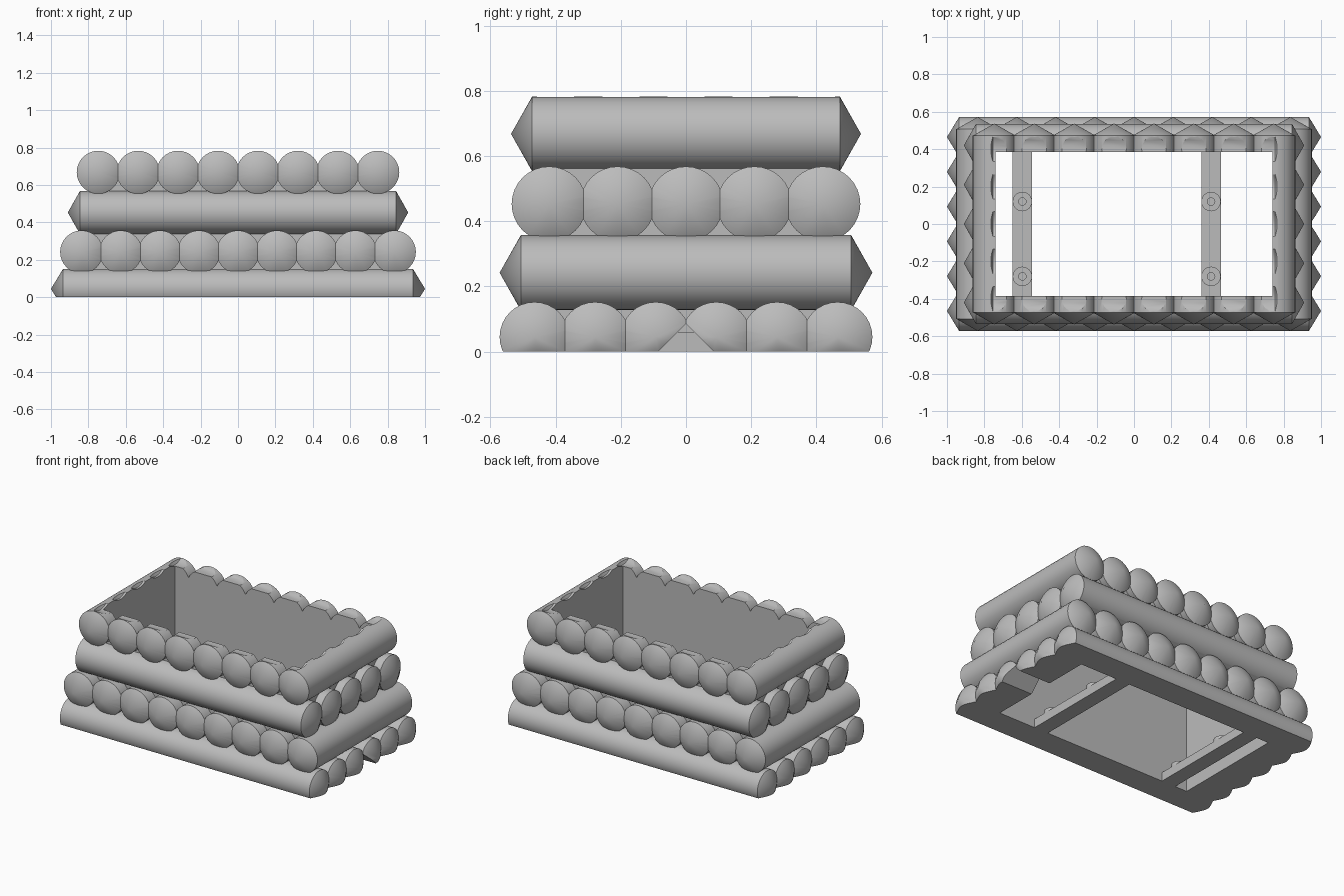
import bpy, bmesh
from math import radians, pi
from mathutils import Matrix, Vector

if "Cube" in bpy.data.objects:
    bpy.data.objects.remove(bpy.data.objects["Cube"], do_unlink=True)

grey = bpy.data.materials.new("stone_grey")
grey.use_nodes = True
COLOUR = (0.5, 0.5, 0.5, 1)
grey.diffuse_color = COLOUR
grey.node_tree.nodes["Principled BSDF"].inputs["Base Color"].default_value = COLOUR

R = 0.115          # log radius
TIP = 0.065        # length of the pointed log end
OPEN_X, OPEN_Y = 0.74, 0.385


def make_object(name, bm):
    bmesh.ops.recalc_face_normals(bm, faces=bm.faces)
    mesh = bpy.data.meshes.new(name)
    bm.to_mesh(mesh)
    bm.free()
    mesh.materials.append(grey)
    ob = bpy.data.objects.new(name, mesh)
    bpy.context.collection.objects.link(ob)
    return ob


def add_log(bm, axis, offset, z, half, r):
    """Cylinder lying along axis, with a cone on each end."""
    turn = Matrix.Rotation(pi / 2, 4, 'Y' if axis == 'x' else 'X')
    place = Vector((0, offset, z)) if axis == 'x' else Vector((offset, 0, z))
    n = 32
    profile = [(half - TIP, r), (TIP - half, r)]
    rings = [[bm.verts.new(place + turn @ (Matrix.Rotation(2 * pi * i / n, 4, 'Z') @ Vector((rr, 0, h))))
              for i in range(n)] for h, rr in profile]
    tips = [bm.verts.new(place + turn @ Vector((0, 0, h))) for h in (half, -half)]
    for i in range(n):
        j = (i + 1) % n
        bm.faces.new((rings[0][i], rings[0][j], rings[1][j], rings[1][i]))
        for ring, tip in zip(rings, tips):
            bm.faces.new((ring[i], ring[j], tip))


def add_layer(bm, axis, count, spacing, z, half, r=R):
    for i in range(count):
        add_log(bm, axis, (i - (count - 1) / 2) * spacing, z, half, r)


def add_box(bm, lo, hi):
    lo, hi = Vector(lo), Vector(hi)
    m = Matrix.Translation((lo + hi) / 2) @ Matrix.Diagonal((*(hi - lo), 1))
    bmesh.ops.create_cube(bm, size=1, matrix=m)


def cut(ob, *cutters):
    """Subtract the cutters, bake the result and remove the cutters."""
    for c in cutters:
        mod = ob.modifiers.new("cut", 'BOOLEAN')
        mod.operation, mod.solver, mod.use_self = 'DIFFERENCE', 'EXACT', True
        mod.object = c
        c.hide_render = True
    graph = bpy.context.evaluated_depsgraph_get()
    mesh = bpy.data.meshes.new_from_object(ob.evaluated_get(graph))
    ob.modifiers.clear()
    ob.data = mesh
    for c in cutters:
        bpy.data.objects.remove(c, do_unlink=True)


def smooth(ob):
    bpy.ops.object.select_all(action='DESELECT')
    ob.select_set(True)
    bpy.context.view_layer.objects.active = ob
    bpy.ops.object.shade_smooth_by_angle(angle=radians(30))


# Crossed log layers, with a solid core that closes the gaps
bm = bmesh.new()
add_layer(bm, 'x', 6, 0.186, 0.045, 1.0, 0.107)
add_layer(bm, 'y', 9, 0.209, 0.242, 0.572)
add_layer(bm, 'x', 5, 0.21, 0.453, 0.91)
add_layer(bm, 'y', 8, 0.2135, 0.668, 0.537)
add_box(bm, (-0.79, -0.43, -0.03), (0.79, 0.43, 0.66))
walls = make_object("log_walls", bm)

# Opening, flat base, seats for the missing top layer, drain notch on the left end
bm = bmesh.new()
add_box(bm, (-OPEN_X, -OPEN_Y, -1), (OPEN_X, OPEN_Y, 2))
opening = make_object("opening_cutter", bm)
bm = bmesh.new()
add_box(bm, (-2, -2, -1), (2, 2, 0))
ground = make_object("base_cutter", bm)
bm = bmesh.new()
add_layer(bm, 'x', 5, 0.2, 0.877, 0.82)
seats = make_object("log_seat_cutter", bm)
bm = bmesh.new()
bmesh.ops.create_cube(bm, size=0.12, matrix=Matrix.Translation((0.9, 0, 0))
                      @ Matrix.Rotation(pi / 4, 4, 'X') @ Matrix.Diagonal((5, 1, 1, 1)))
notch = make_object("notch_cutter", bm)
cut(walls, opening, ground, seats, notch)
smooth(walls)

# Floor rails with ring bosses
for name, x in (("right_rail", -0.597), ("left_rail", 0.412)):
    bm = bmesh.new()
    add_box(bm, (x - 0.052, -OPEN_Y - 0.01, 0), (x + 0.052, OPEN_Y + 0.01, 0.06))
    rail = make_object(name, bm)
    for y in (-0.28, 0.12):
        bm = bmesh.new()
        bmesh.ops.create_cone(bm, cap_ends=True, segments=24, radius1=0.052, radius2=0.052,
                              depth=0.03, matrix=Matrix.Translation((x, y, 0.07)))
        boss = make_object(name + "_boss", bm)
        bm = bmesh.new()
        bmesh.ops.create_cone(bm, cap_ends=True, segments=16, radius1=0.02, radius2=0.02,
                              depth=0.04, matrix=Matrix.Translation((x, y, 0.085)))
        cut(boss, make_object("boss_hole_cutter", bm))
        smooth(boss)
